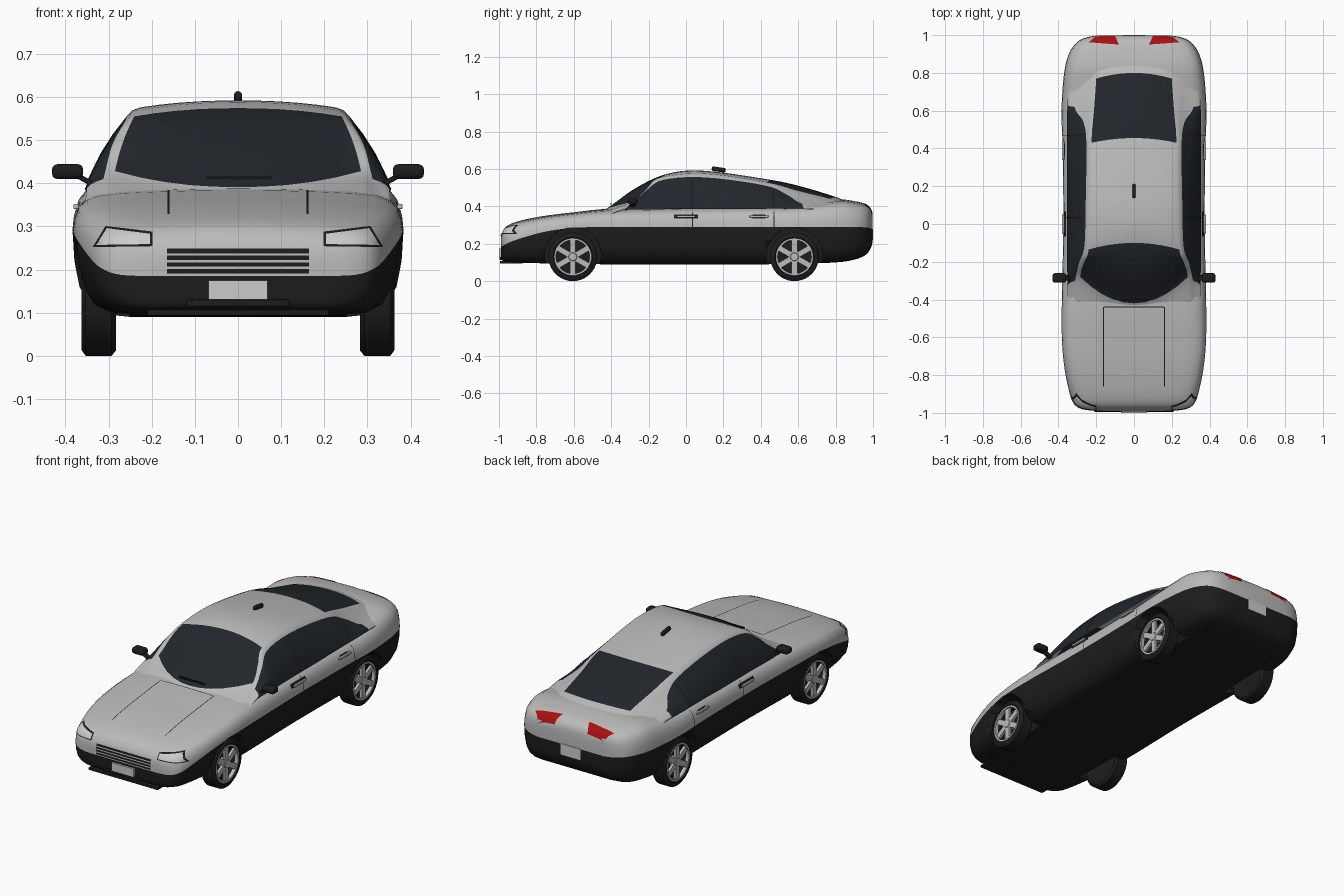
import bpy, bmesh, math
from mathutils import Vector, Matrix
from mathutils.bvhtree import BVHTree

if "Cube" in bpy.data.objects:
    bpy.data.objects.remove(bpy.data.objects["Cube"])


def mat(name, c):
    m = bpy.data.materials.new(name)
    m.diffuse_color = (*c, 1)
    m.use_nodes = True
    m.node_tree.nodes["Principled BSDF"].inputs["Base Color"].default_value = m.diffuse_color
    return m


BLACK = mat("black_paint", (.012, .012, .012))
SILVER = mat("silver_paint", (.5, .5, .5))
GLASS = mat("dark_glass", (.016, .02, .025))
RED = mat("red_lens", (.4, .005, .005))
WHITE = mat("clear_lens", (.8, .8, .8))


def finish(name, bm, mats, mirror=False, recalc=True, angle=35):
    if recalc:
        bmesh.ops.recalc_face_normals(bm, faces=bm.faces)
    me = bpy.data.meshes.new(name)
    bm.to_mesh(me)
    bm.free()
    ob = bpy.data.objects.new(name, me)
    bpy.context.collection.objects.link(ob)
    for m in mats:
        me.materials.append(m)
    if mirror:
        ob.modifiers.new("mirror", 'MIRROR')
    bpy.context.view_layer.objects.active = ob
    bpy.ops.object.select_all(action='DESELECT')
    ob.select_set(True)
    bpy.ops.object.shade_smooth_by_angle(angle=math.radians(angle))
    return ob


def smooth(rows, n):
    """Catmull-Rom through stations; returns n steps per span."""
    out = []
    for i in range(len(rows) - 1):
        a, b, c, d = rows[max(i - 1, 0)], rows[i], rows[i + 1], rows[min(i + 2, len(rows) - 1)]
        for k in range(n):
            t = k / n
            out.append([.5 * (2*q + (r-p)*t + (2*p-5*q+4*r-s)*t*t + (3*q-p-3*r+s)*t**3)
                        for p, q, r, s in zip(a, b, c, d)])
    return out + [list(rows[-1])]


# --- Body shell: stations of y, half width, top, two-tone line, underside
stations = [(-.99, .20, .24, .185, .12), (-.98, .275, .268, .188, .11), (-.95, .32, .30, .205, .103),
            (-.88, .345, .325, .23, .098), (-.75, .37, .35, .265, .095), (-.6, .382, .368, .285, .092),
            (-.4, .382, .388, .29, .09), (0, .374, .398, .29, .09), (.4, .378, .402, .29, .09),
            (.6, .384, .407, .29, .093), (.8, .37, .436, .29, .1), (.9, .345, .428, .29, .115),
            (.96, .305, .412, .287, .14), (.987, .255, .39, .282, .175), (.997, .2, .365, .278, .205)]
upper = [(0, 0), (.25, .01), (.5, .04), (.7, .075), (.83, .14), (.91, .24), (.965, .42), (.99, .7), (1, 1)]
lower = [(.99, .35), (.96, .65), (.9, .86), (.8, .97), (.65, 1), (0, 1)]
bm = bmesh.new()
rings = []
for y, w, zt, zk, zb in smooth(stations, 4):
    h = [(u * w, zt - v * (zt - zk)) for u, v in upper] + [(u * w, zk - v * (zk - zb)) for u, v in lower]
    rings.append([bm.verts.new((x, y, z)) for x, z in h] +
                 [bm.verts.new((-x, y, z)) for x, z in h[-2:0:-1]])
half, total, split = len(h), len(rings[0]), len(upper) - 1
paint = lambda i: 1 if i < split or i >= total - split else 0
for a, b in zip(rings, rings[1:]):
    for i in range(total):
        j = (i + 1) % total
        bm.faces.new((a[i], a[j], b[j], b[i])).material_index = paint(i)
for r in (rings[0], rings[-1]):
    for i in range(half - 1):
        q = [r[i], r[i + 1], r[(total - i - 1) % total], r[(total - i) % total]]
        bm.faces.new(list(dict.fromkeys(q))).material_index = paint(i)
body = finish("body_shell", bm, [BLACK, SILVER])

# --- Cabin: stations of roof centre (y z), glass edge, pillar edge, belt (x y z each)
cabin = [(-.5, .36, .29, -.45, .365, .33, -.43, .355, .35, -.42, .35),
         (-.42, .391, .285, -.28, .428, .312, -.30, .41, .352, -.33, .38),
         (-.27, .497, .265, -.205, .50, .292, -.21, .487, .354, -.2, .383),
         (-.10, .574, .24, -.135, .555, .263, -.12, .542, .354, -.05, .385),
         (.1, .59, .225, .1, .575, .256, .1, .555, .354, .12, .385),
         (.455, .541, .225, .43, .528, .252, .42, .512, .355, .42, .387),
         (.63, .502, .212, .6, .482, .268, .54, .462, .355, .54, .387),
         (.80, .45, .2, .77, .44, .315, .62, .415, .352, .63, .387),
         (.92, .405, .2, .88, .405, .315, .78, .395, .34, .76, .37)]
N = 5
bm = bmesh.new()
rings = []
for s in smooth(cabin, N):
    C, G, P, B = Vector((0, s[0], s[1])), Vector(s[2:5]), Vector(s[5:8]), Vector(s[8:11])
    h = [Vector((G.x * t, C.y + (G.y - C.y) * t * t, C.z + (G.z - C.z) * t ** 2.2))
         for t in (0, .2, .4, .6, .8, 1)]
    h += [G.lerp(P, .5) + Vector((.002, 0, .003))]
    h += [P.lerp(B, t) + Vector((.012 * t * (1 - t) * 4, 0, 0)) for t in (0, .25, .5, .75, 1)]
    rings.append([bm.verts.new((-p.x, p.y, p.z)) for p in h[:0:-1]] + [bm.verts.new(p) for p in h])
mid = len(h) - 1
for k, (a, b) in enumerate(zip(rings, rings[1:])):
    seg = k // N
    for i in range(2 * mid):
        row = i - mid if i >= mid else mid - 1 - i
        glazed = (row < 5 and seg in (1, 2, 5, 6)) or (row >= 7 and 1 <= seg <= 6)
        bm.faces.new((a[i], a[i + 1], b[i + 1], b[i])).material_index = int(glazed)
cab = finish("cabin_and_windows", bm, [SILVER, GLASS])

# Surface lookup so trim follows the bodywork
verts, polys = [], []
for o in (body, cab):
    off = len(verts)
    verts += [v.co.copy() for v in o.data.vertices]
    polys += [[off + i for i in p.vertices] for p in o.data.polygons]
tree = BVHTree.FromPolygons(verts, polys)


def patch(name, m, corners, axis, mirror=False, nu=8, nv=3, lift=.003):
    """Lay a four-cornered panel (corners in view plane) onto the body along axis."""
    d = Vector(axis)
    a, b, c, e = [Vector((p[0], -2 * d.y, p[1])) if d.y else
                  Vector((p[0], p[1], 2)) if d.z else Vector((2, p[0], p[1])) for p in corners]
    bm = bmesh.new()
    g = []
    for i in range(nu + 1):
        for j in range(nv + 1):
            p = a.lerp(b, i / nu).lerp(e.lerp(c, i / nu), j / nv)
            hit = tree.ray_cast(p, d)[0] or tree.find_nearest(p + d)[0]
            g.append(bm.verts.new(hit - d * lift))
    for i in range(nu):
        for j in range(nv):
            k = i * (nv + 1) + j
            f = bm.faces.new((g[k], g[k + nv + 1], g[k + nv + 2], g[k + 1]))
            f.normal_update()
            if f.normal.dot(d) > 0:
                f.normal_flip()
    return finish(name, bm, [m], mirror, recalc=False)


def rect(u0, u1, v0, v1):
    return [(u0, v0), (u1, v0), (u1, v1), (u0, v1)]


def box(name, m, loc, size, bevel=0, mirror=False, rot=None):
    bm = bmesh.new()
    bmesh.ops.create_cube(bm, size=1, matrix=Matrix.Translation(loc) @ (rot or Matrix()) @ Matrix.Diagonal((*size, 1)))
    if bevel:
        bmesh.ops.bevel(bm, geom=bm.edges[:], offset=bevel, segments=3, profile=.5, affect='EDGES')
    return finish(name, bm, [m], mirror)


FRONT, DOWN, SIDE = (0, 1, 0), (0, 0, -1), (-1, 0, 0)
# --- Lamps
patch("headlight_surround", BLACK, [(.198, .254), (.337, .252), (.307, .301), (.198, .288)], FRONT, True, 10, 6)
patch("headlight", WHITE, [(.204, .259), (.329, .257), (.304, .296), (.204, .283)], FRONT, True, 10, 6, .005)
patch("tail_light", RED, [(.08, .95), (.24, .962), (.2, .995), (.1, .995)], DOWN, True, 8, 6)
# --- Grille bars, bonnet seams, wipers
for k in range(4):
    patch("grille_bar", BLACK, rect(-.165, .165, .191 + k * .0155, .201 + k * .0155), FRONT)
patch("grille_top_seam", BLACK, rect(-.165, .165, .246, .249), FRONT)
patch("bonnet_side_seam", BLACK, rect(.159, .163, -.86, -.44), DOWN, True, 3, 14, .002)
patch("bonnet_rear_seam", BLACK, rect(-.16, .16, -.442, -.438), DOWN, False, 14, 1, .002)
for x in (-.035, .04):
    box("wiper", BLACK, (x, -.402, .413), (.075, .008, .006))
# --- Door seams and handles
for y in (.035, .47):
    patch("door_seam", BLACK, rect(y - .002, y + .002, .29, .38), SIDE, True, 1, 6, .002)
    patch("window_pillar", BLACK, rect(y - .008, y + .004, .395, .54 if y < .3 else .49), SIDE, True, 1, 6)
for y in (0, .39):
    patch("handle_recess", BLACK, rect(y - .065 + y * .08, y + .065 - y * .08, .335, .357), SIDE, True)
    box("door_handle", SILVER, (.375, y, .346), (.012, .1, .012), .003, True)
# --- Plates, front lip, bumper slot, exhaust, roof aerial
box("front_plate", WHITE, (0, -.995, .152), (.136, .01, .044))
box("rear_plate", WHITE, (0, .996, .25), (.12, .008, .06))
box("front_lip", BLACK, (0, -.935, .1), (.42, .12, .014), .003)
box("bumper_slot", BLACK, (0, -.99, .122), (.24, .012, .016), .003)
box("exhaust_tip", SILVER, (-.2, .82, .115), (.04, .08, .018), .005)
box("roof_aerial", BLACK, (0, .175, .597), (.018, .075, .024), .008, rot=Matrix.Rotation(-.15, 4, 'X'))
# --- Door mirrors
box("mirror_housing", BLACK, (.395, -.285, .427), (.072, .05, .034), .012, True)
box("mirror_arm", BLACK, (.355, -.285, .408), (.06, .03, .012), .004, True, Matrix.Rotation(-.5, 4, 'Y'))

# --- Wheel arches cut from the body
for y in (-.605, .58):
    for s in (-1, 1):
        bm = bmesh.new()
        bmesh.ops.create_cone(bm, cap_ends=True, segments=48, radius1=.15, radius2=.15, depth=.26,
                              matrix=Matrix.Translation((s * .38, y, .135)) @ Matrix.Rotation(math.pi / 2, 4, 'Y'))
        cut = finish("arch_cutter", bm, [BLACK])
        cut.hide_render = True
        mod = body.modifiers.new("arch", 'BOOLEAN')
        mod.operation, mod.solver, mod.object = 'DIFFERENCE', 'EXACT', cut
        bpy.context.view_layer.objects.active = body
        while body.modifiers[0] != mod:
            bpy.ops.object.modifier_move_up(modifier=mod.name)
        bpy.ops.object.modifier_apply(modifier=mod.name)
        bpy.data.objects.remove(cut)


# --- Wheels
def lathe(bm, prof, n=40):
    vs = [bm.verts.new((x, 0, r)) for x, r in prof]
    es = [bm.edges.new(p) for p in zip(vs, vs[1:])]
    bmesh.ops.spin(bm, geom=vs + es, cent=(0, 0, 0), axis=(1, 0, 0), angle=2 * math.pi, steps=n, use_merge=True)
    bmesh.ops.remove_doubles(bm, verts=bm.verts, dist=1e-5)


bm = bmesh.new()
lathe(bm, [(0, 0), (0, .09), (.034, .097), (.04, .105), (.039, .118), (.03, .13), (-.03, .13), (-.04, .118), (-.04, .09), (-.03, 0)])
tyre = finish("tyre", bm, [BLACK])
bm = bmesh.new()
lathe(bm, [(.02, .09), (.038, .09), (.038, .1), (.03, .1), (.02, .09)])
lathe(bm, [(.037, 0), (.036, .02), (.03, .026), (.0, .026)])
for k in range(6):
    R = Matrix.Rotation(k * math.pi / 3, 4, 'X')
    v = bmesh.ops.create_cube(bm, size=1, matrix=R @ Matrix.Translation((.026, 0, .056)) @ Matrix.Diagonal((.014, .03, .074, 1)))
rim = finish("wheel_rim", bm, [SILVER])
for part in (tyre, rim):
    for k, (s, y) in enumerate([(1, -.605), (1, .58), (-1, -.605), (-1, .58)]):
        o = part if k == 0 else part.copy()
        if k:
            bpy.context.collection.objects.link(o)
        o.location = (s * .323, y, .13)
        o.rotation_euler.z = 0 if s > 0 else math.pi
